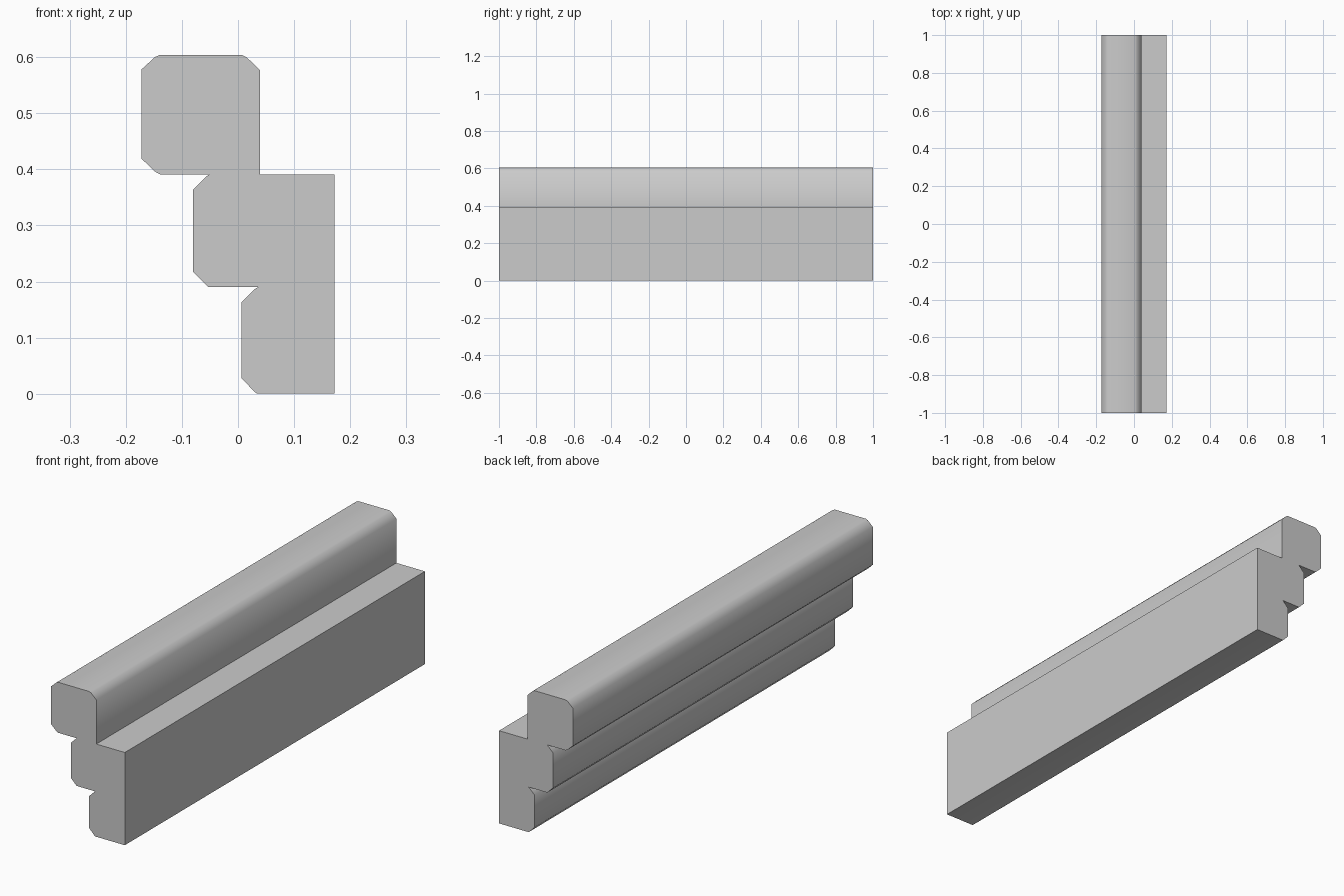
import bpy, bmesh, math

if "Cube" in bpy.data.objects:
    bpy.data.objects.remove(bpy.data.objects["Cube"])

# Half outline of the stepped moulding (x, z), clockwise from the lower right
profile = [
    (0.172, 0.0), (0.034, 0.0), (0.029, 0.004), (0.006, 0.028),           # lower step
    (0.006, 0.163), (0.029, 0.186), (0.036, 0.19),
    (-0.053, 0.19), (-0.057, 0.194), (-0.080, 0.217),                     # middle step
    (-0.080, 0.364), (-0.057, 0.387), (-0.051, 0.391),
    (-0.139, 0.391), (-0.148, 0.396), (-0.172, 0.419),                    # top rail
    (-0.172, 0.578), (-0.148, 0.600), (-0.139, 0.604),
    (0.006, 0.604), (0.015, 0.600), (0.039, 0.577),
    (0.039, 0.391), (0.172, 0.391),                                       # back ledge
]

# Extrude the outline along y
bm = bmesh.new()
cap = bm.faces.new([bm.verts.new((x, -1, z)) for x, z in profile])
ext = bmesh.ops.extrude_face_region(bm, geom=[cap], use_keep_orig=True)
moved = [g for g in ext["geom"] if isinstance(g, bmesh.types.BMVert)]
bmesh.ops.translate(bm, verts=moved, vec=(0, 2, 0))
bmesh.ops.recalc_face_normals(bm, faces=bm.faces)

mesh = bpy.data.meshes.new("stepped_moulding")
bm.to_mesh(mesh)
bm.free()
moulding = bpy.data.objects.new("stepped_moulding", mesh)
bpy.context.collection.objects.link(moulding)

# Soft bevels, crisp square corners
bpy.context.view_layer.objects.active = moulding
moulding.select_set(True)
bpy.ops.object.shade_smooth_by_angle(angle=math.radians(50))
